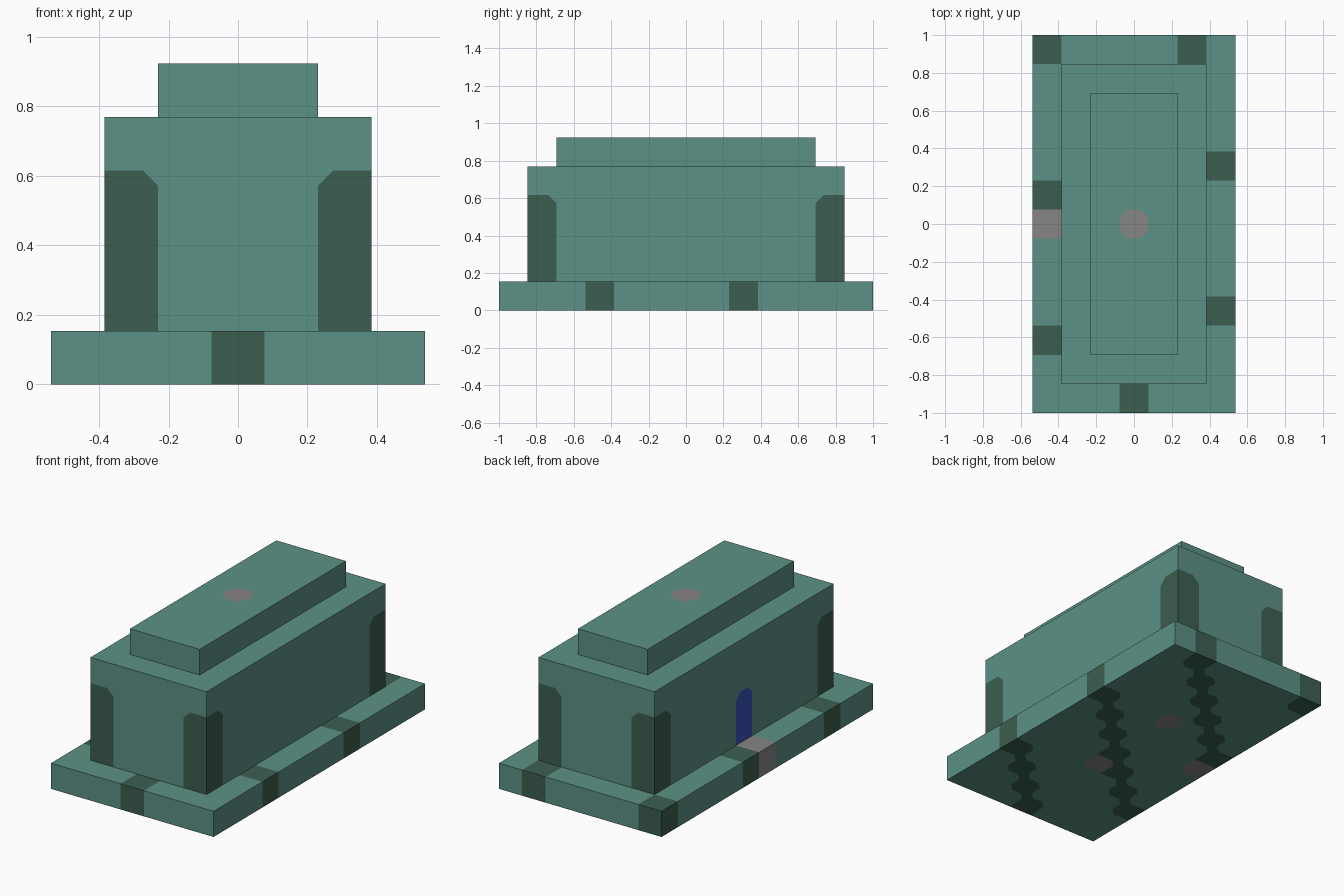
import bpy, bmesh
from mathutils import Vector

if "Cube" in bpy.data.objects:
    bpy.data.objects.remove(bpy.data.objects["Cube"], do_unlink=True)

CELL = 2 / 13      # edge of one square panel cell
CUT = 0.28         # corner cut of a painted cell, as a share of the cell
TEAL, DARK, GREY, BLUE = range(4)


def material(name, rgb):
    mat = bpy.data.materials.new(name)
    mat.use_nodes = True
    mat.diffuse_color = (*rgb, 1)
    bsdf = mat.node_tree.nodes["Principled BSDF"]
    bsdf.inputs["Base Color"].default_value = (*rgb, 1)
    return mat


MATERIALS = [
    material("teal", (0.107, 0.283, 0.238)),
    material("dark_green", (0.045, 0.114, 0.080)),
    material("grey", (0.25, 0.235, 0.235)),
    material("blue", (0.036, 0.085, 0.479)),
]


def add_side(bm, size, axis, end, paint, soft):
    """One side of a block, split into cells; soft blends the painted corners."""
    a, b = (axis + 1) % 3, (axis + 2) % 3
    depth = size[axis] - 1 if end else 0

    def colour(u, v):
        if not (0 <= u < size[a] and 0 <= v < size[b]):
            return None
        cell = [depth] * 3
        cell[a], cell[b] = u, v
        return paint(*cell)

    def face(points, index):
        verts = []
        for u, v in points:
            co = Vector((0, 0, 0))
            co[axis], co[a], co[b] = size[axis] * end, u, v
            verts.append(bm.verts.new(co))
        bm.faces.new(verts if end else verts[::-1]).material_index = index

    for u in range(size[a]):
        for v in range(size[b]):
            own = colour(u, v)
            outline = []
            for du, dv in ((-1, -1), (1, -1), (1, 1), (-1, 1)):
                corner = (u + (du > 0), v + (dv > 0))
                h, w = colour(u + du, v), colour(u, v + dv)
                diagonal = colour(u + du, v + dv)
                blend = (soft and h is not None and h == w != own
                         and (diagonal != own or own == TEAL))
                if not blend:
                    outline.append(corner)
                    continue
                along_u = (corner[0] - du * CUT, corner[1])
                along_v = (corner[0], corner[1] - dv * CUT)
                pair = [along_v, along_u] if du == dv else [along_u, along_v]
                face([pair[0], corner, pair[1]], h)
                outline += pair
            face(outline, own)


def block(name, size, level, paint, bottom=False, soft_top=True):
    """A centred box of size cells, standing at the given cell level."""
    bm = bmesh.new()
    for axis in range(3):
        for end in (0, 1):
            if axis == 2 and end == 0 and not bottom:
                continue
            add_side(bm, size, axis, end, paint,
                     soft_top or (axis, end) != (2, 1))
    bmesh.ops.remove_doubles(bm, verts=bm.verts, dist=0.001)
    offset = Vector((-size[0] / 2, -size[1] / 2, level))
    for vert in bm.verts:
        vert.co = (vert.co + offset) * CELL
    mesh = bpy.data.meshes.new(name)
    bm.to_mesh(mesh)
    bm.free()
    for mat in MATERIALS:
        mesh.materials.append(mat)
    obj = bpy.data.objects.new(name, mesh)
    bpy.context.collection.objects.link(obj)


# Base slab: diagonal dark stripes, a doorstep and two spots beneath
def paint_base(i, j, k):
    if (i, j) in ((0, 6), (3, 4), (3, 8)):
        return GREY
    return DARK if (6 - i + j) % 5 == 3 else TEAL


# Main body: dark corner columns and a door on the right side
def paint_body(i, j, k):
    if i in (0, 4) and j in (0, 10) and k < 3:
        return DARK
    if i == 0 and j == 5 and k < 2:
        return BLUE
    return TEAL


# Roof cap: a single grey hatch in the middle
def paint_roof(i, j, k):
    return GREY if (i, j) == (1, 4) else TEAL


block("base_slab", (7, 13, 1), 0, paint_base, bottom=True, soft_top=False)
block("main_body", (5, 11, 4), 1, paint_body)
block("roof_cap", (3, 9, 1), 5, paint_roof)
